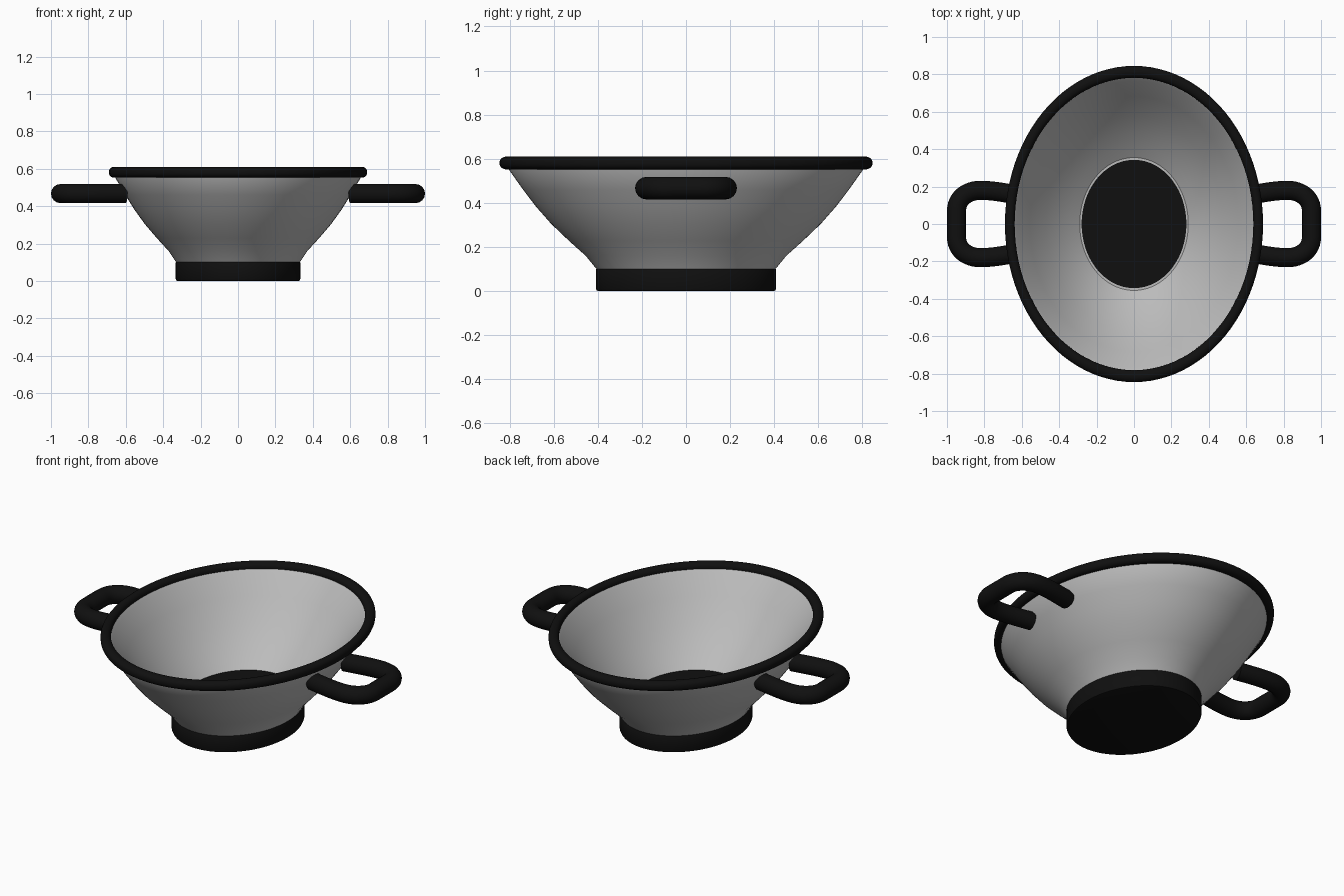
import bpy, bmesh, math

if "Cube" in bpy.data.objects:
    bpy.data.objects.remove(bpy.data.objects["Cube"], do_unlink=True)

STRETCH = 1.225  # the whole body is an ellipse, longer in y
SEGMENTS = 96


def material(name, value):
    mat = bpy.data.materials.new(name)
    mat.use_nodes = True
    colour = (value, value, value, 1)
    mat.diffuse_color = colour
    mat.node_tree.nodes["Principled BSDF"].inputs["Base Color"].default_value = colour
    return mat


def finish(obj, mat, angle=35):
    obj.data.materials.clear()
    obj.data.materials.append(mat)
    bpy.ops.object.select_all(action='DESELECT')
    obj.select_set(True)
    bpy.context.view_layer.objects.active = obj
    bpy.ops.object.shade_smooth_by_angle(angle=math.radians(angle))


def lathe(name, profile, mat, closed=False):
    """Turn a (radius, z) profile into an elliptical solid; open ends are capped."""
    bm = bmesh.new()
    rings = []
    for r, z in profile:
        ring = []
        for i in range(SEGMENTS):
            a = math.tau * i / SEGMENTS
            ring.append(bm.verts.new((r * math.cos(a), r * STRETCH * math.sin(a), z)))
        rings.append(ring)
    pairs = list(zip(rings, rings[1:]))
    if closed:
        pairs.append((rings[-1], rings[0]))
    else:
        bm.faces.new(rings[0])
        bm.faces.new(rings[-1])
    for low, high in pairs:
        for i in range(SEGMENTS):
            j = (i + 1) % SEGMENTS
            bm.faces.new((low[i], low[j], high[j], high[i]))
    bmesh.ops.recalc_face_normals(bm, faces=bm.faces)
    mesh = bpy.data.meshes.new(name)
    bm.to_mesh(mesh)
    bm.free()
    obj = bpy.data.objects.new(name, mesh)
    bpy.context.collection.objects.link(obj)
    finish(obj, mat)
    return obj


def rounded_section(r0, r1, z0, z1, bevel, steps=6):
    """Rounded rectangle cross-section for the rim."""
    points = []
    corners = [(r1, z1, -1, -1), (r0, z1, 1, -1), (r0, z0, 1, 1), (r1, z0, -1, 1)]
    for k, (r, z, sr, sz) in enumerate(corners):
        for s in range(steps + 1):
            a = math.pi / 2 * (k + s / steps)
            points.append((r + sr * bevel + bevel * math.cos(a),
                           z + sz * bevel + bevel * math.sin(a)))
    return points


def handle(name, side, mat):
    """Round tube bent into a loop, with its ends set against the bowl."""
    curve = bpy.data.curves.new(name, 'CURVE')
    curve.dimensions = '3D'
    curve.bevel_depth = 0.051
    curve.bevel_resolution = 6
    curve.resolution_u = 12
    curve.use_fill_caps = True
    # Each row: left control, point, right control
    half = [((0.55, 0.14), (0.60, 0.15), (0.67, 0.163)),
            ((0.75, 0.18), (0.82, 0.18), (0.895, 0.18)),
            ((0.949, 0.135), (0.949, 0.07), (0.949, 0.03))]
    flip = [tuple((x, -y) for x, y in row[::-1]) for row in half[::-1]]
    rows = half + flip
    spline = curve.splines.new('BEZIER')
    spline.bezier_points.add(len(rows) - 1)
    for point, row in zip(spline.bezier_points, rows):
        point.handle_left_type = point.handle_right_type = 'FREE'
        left, mid, right = [(side * x, side * y, 0.467) for x, y in row]
        point.handle_left, point.co, point.handle_right = left, mid, right
    obj = bpy.data.objects.new(name, curve)
    bpy.context.collection.objects.link(obj)
    bpy.ops.object.select_all(action='DESELECT')
    obj.select_set(True)
    bpy.context.view_layer.objects.active = obj
    bpy.ops.object.convert(target='MESH')
    finish(bpy.context.view_layer.objects.active, mat, 50)


grey = material("light grey metal", 0.5)
black = material("black rubber", 0.005)

# Bowl: outer wall up, over the lip, inner wall down to the flat floor
outer = [(0.30, 0.09), (0.331, 0.10), (0.371, 0.16), (0.433, 0.228), (0.499, 0.305),
         (0.555, 0.383), (0.603, 0.46), (0.655, 0.55), (0.658, 0.575)]
inner = [(0.64, 0.58), (0.625, 0.562), (0.557, 0.46), (0.47, 0.34),
         (0.40, 0.262), (0.34, 0.203), (0.29, 0.16)]
lathe("bowl", outer + inner, grey)

# Rubber rim, foot and floor pad
lathe("rim", rounded_section(0.638, 0.69, 0.552, 0.61, 0.0255), black, closed=True)
lathe("foot", [(0.323, 0), (0.33, 0.003), (0.333, 0.01), (0.333, 0.098), (0.331, 0.102)], black)
lathe("floor_pad", [(0.28, 0.158), (0.28, 0.166)], black)

# Side handles
handle("left_handle", 1, black)
handle("right_handle", -1, black)
